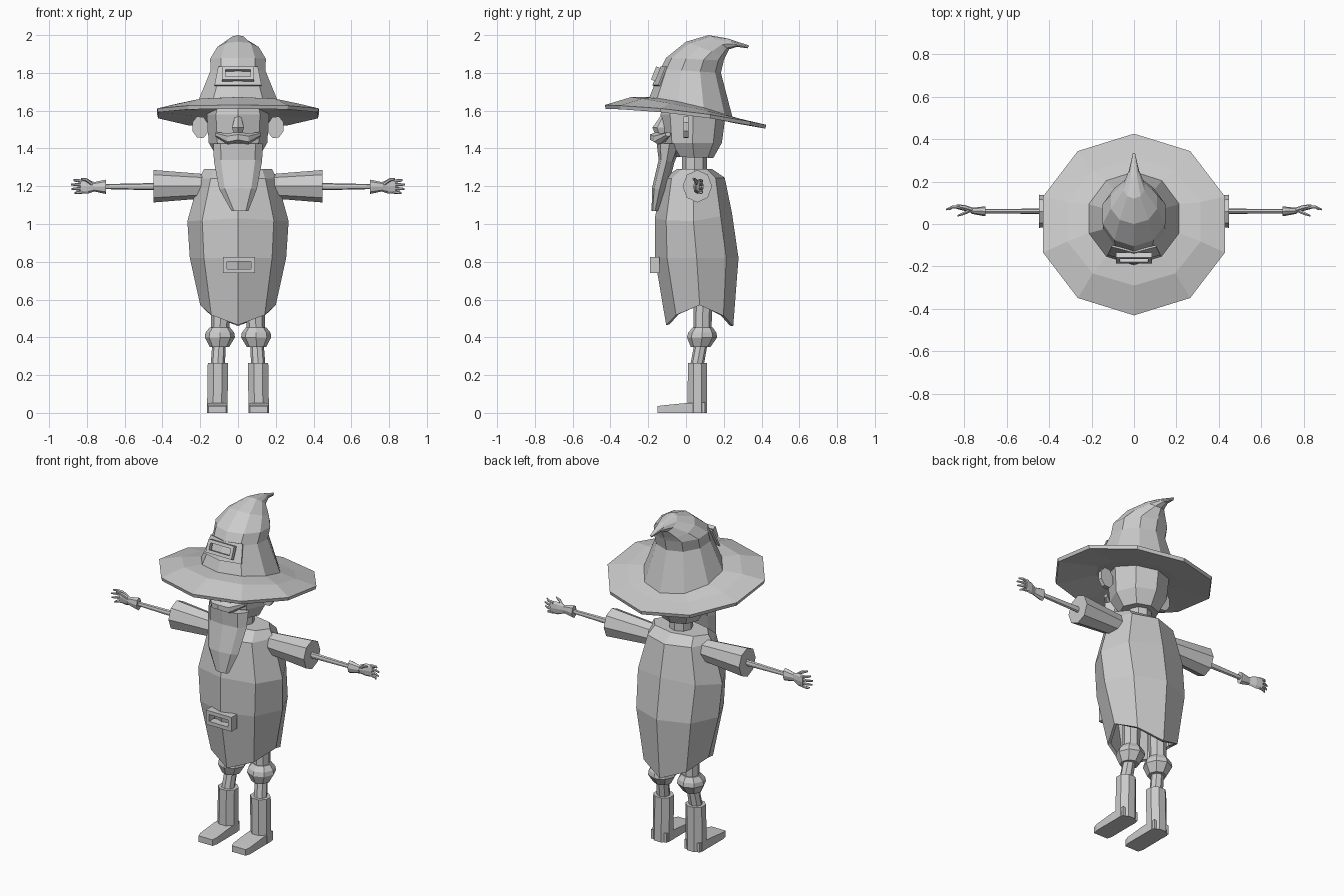
import bpy, bmesh, math
from mathutils import Vector as V

if "Cube" in bpy.data.objects:
    bpy.data.objects.remove(bpy.data.objects["Cube"])

grey = bpy.data.materials.new("plain grey")
grey.diffuse_color = (0.6, 0.6, 0.6, 1)
grey.use_nodes = True
grey.node_tree.nodes["Principled BSDF"].inputs["Base Color"].default_value = grey.diffuse_color


def ring(c, u, v, n=8, lift=0, turn=0):
    """Elliptical ring of points: centre c, half axes u (sideways) and v (first point)."""
    pts = []
    for i in range(n):
        a = 2 * math.pi * (i + turn) / n
        p = V(c) + V(u) * math.sin(a) + V(v) * math.cos(a)
        pts.append(p + V((0, 0, lift * math.sin(a) ** 2)))
    return pts


def hoop(front, back, rx, n=8, lift=0, cx=0, turn=0):
    """Ring through a front and a back point, each (y, z), with half width rx."""
    f, b = V((cx, *front)), V((cx, *back))
    return ring((f + b) / 2, (rx, 0, 0), (f - b) / 2, n, lift, turn)


def xring(x, y, z, ry, rz, n=8, turn=0):
    """Ring around the x direction, for arms."""
    return ring((x, y, z), (0, ry, 0), (0, 0, rz), n, 0, turn)


def loft(name, rings, mirror=False, open_start=False, shell=0):
    bm = bmesh.new()
    loops = [[bm.verts.new(p) for p in r] for r in rings]
    n = len(loops[0])
    for a, b in zip(loops, loops[1:]):
        for i in range(n):
            j = (i + 1) % n
            bm.faces.new((a[i], a[j], b[j], b[i]))
    if not open_start:
        bm.faces.new(loops[0])
    bm.faces.new(loops[-1])
    bmesh.ops.recalc_face_normals(bm, faces=bm.faces)
    me = bpy.data.meshes.new(name)
    bm.to_mesh(me)
    bm.free()
    me.materials.append(grey)
    ob = bpy.data.objects.new(name, me)
    bpy.context.collection.objects.link(ob)
    if shell:
        s = ob.modifiers.new("shell", 'SOLIDIFY')
        s.thickness, s.offset = shell, -1
    if mirror:
        m = ob.modifiers.new("mirror", 'MIRROR')
        m.use_mirror_merge = False
    return ob


def frame(name, c, up, w, h, t, depth):
    """Rectangular buckle frame: four bars around centre c, up = slope of its face."""
    up = V(up).normalized()
    x = V((1, 0, 0))
    out = x.cross(up).normalized() * depth / 2
    c = V(c)

    def rect(hw, hh, o):
        return [c + x * sx * hw + up * sz * hh + o
                for sx, sz in ((-1, -1), (1, -1), (1, 1), (-1, 1))]
    big, small = (w / 2, h / 2), (w / 2 - t, h / 2 - t)
    rs = [rect(*big, -out), rect(*big, out), rect(*small, out), rect(*small, -out)]
    verts = [p for r in rs for p in r]
    faces = [(k * 4 + i, k * 4 + (i + 1) % 4, (k + 1) % 4 * 4 + (i + 1) % 4, (k + 1) % 4 * 4 + i)
             for k in range(4) for i in range(4)]
    me = bpy.data.meshes.new(name)
    me.from_pydata(verts, [], faces)
    bm = bmesh.new()
    bm.from_mesh(me)
    bmesh.ops.recalc_face_normals(bm, faces=bm.faces)
    bm.to_mesh(me)
    bm.free()
    me.materials.append(grey)
    bpy.context.collection.objects.link(bpy.data.objects.new(name, me))


# Hat: tilted ten-sided brim, crown with bent tip
loft("hat_brim", [
    hoop((-.2, 1.635), (.25, 1.535), .23, 10),
    hoop((-.425, 1.61), (.42, 1.505), .445, 10, .02),
    hoop((-.43, 1.63), (.425, 1.525), .45, 10, .02),
    hoop((-.29, 1.672), (.31, 1.55), .33, 10, .01),
    hoop((-.2, 1.672), (.25, 1.565), .228, 10, .015)])
loft("hat_crown", [
    hoop((-.2, 1.655), (.25, 1.55), .228, 10, .02),
    hoop((-.135, 1.82), (.185, 1.8), .152, 10),
    hoop((-.105, 1.88), (.2, 1.865), .155, 10),
    hoop((0, 1.965), (.208, 1.885), .115, 10),
    hoop((.12, 2.0), (.228, 1.925), .052, 10),
    hoop((.22, 1.982), (.27, 1.938), .025, 10),
    hoop((.335, 1.945), (.325, 1.93), .006, 10)])

# Hat band plate following the two front faces, with buckle
band = [V((x, y, z)) for z, s in ((1.735, 0), (1.835, 1))
        for x, y in ((-.125 + .02 * s, -.147 + .04 * s), (0, -.178 + .043 * s), (.125 - .02 * s, -.147 + .04 * s))]
me = bpy.data.meshes.new("hat_band")
me.from_pydata(band, [], [(0, 1, 4, 3), (1, 2, 5, 4)])
me.materials.append(grey)
ob = bpy.data.objects.new("hat_band", me)
bpy.context.collection.objects.link(ob)
ob.modifiers.new("shell", 'SOLIDIFY').thickness = .009
frame("hat_buckle", (0, -.16, 1.795), (0, .4, 1), .17, .075, .018, .025)

# Head, neck, nose, moustache, ears, beard
loft("head", [
    hoop((-.06, 1.355), (.145, 1.35), .11),
    hoop((-.12, 1.43), (.19, 1.43), .155),
    hoop((-.135, 1.58), (.21, 1.58), .165),
    hoop((-.1, 1.68), (.17, 1.66), .14)])
loft("neck", [hoop((-.02, 1.24), (.11, 1.24), .065), hoop((-.02, 1.4), (.11, 1.4), .065)])
loft("nose", [
    hoop((-.125, 1.585), (-.08, 1.585), .014, 6),
    hoop((-.178, 1.51), (-.08, 1.51), .036, 6),
    hoop((-.165, 1.48), (-.08, 1.48), .026, 6)])
loft("moustache", [
    xring(0, -.155, 1.46, .04, .028, 6),
    xring(.055, -.14, 1.45, .035, .03, 6),
    xring(.12, -.095, 1.475, .015, .012, 6)], mirror=True)
loft("ear", [
    ring((.2, -.012 + .024 * k, 1.512), (.045, 0, .004), (0, 0, .06), 8, 0, .5) for k in (0, 1)], mirror=True)
loft("beard", [
    hoop((-.155, 1.425), (-.02, 1.425), .13),
    hoop((-.145, 1.34), (-.06, 1.33), .128),
    hoop((-.18, 1.19), (-.1, 1.18), .1),
    hoop((-.182, 1.07), (-.145, 1.07), .045, cx=.01)])

# Robe: open-bottomed shell, hem raised at the sides
loft("robe", [
    hoop((-.105, .465), (.25, .46), .2, lift=.108),
    hoop((-.165, .82), (.278, .82), .255),
    hoop((-.165, 1.03), (.243, 1.06), .268, lift=-.03),
    hoop((-.125, 1.24), (.205, 1.245), .205),
    hoop((-.05, 1.29), (.14, 1.29), .18)], open_start=True, shell=.018)
frame("robe_buckle", (.005, -.165, .782), (0, 0, 1), .17, .085, .022, .05)

# Arms
loft("sleeve", [xring(.12, .058, 1.2, .055, .06), xring(.2, .058, 1.2, .06, .066),
                xring(.448, .06, 1.2, .078, .086)], mirror=True)
loft("forearm", [xring(.4, .06, 1.198, .013, .02), xring(.72, .06, 1.198, .01, .013)], mirror=True)
loft("glove_cuff", [xring(.698, .06, 1.197, .022, .038), xring(.71, .06, 1.197, .022, .036),
                    xring(.765, .062, 1.197, .014, .024)], mirror=True)
loft("palm", [xring(.755, .062, 1.197, .013, .023), xring(.795, .075, 1.198, .014, .037),
              xring(.835, .082, 1.198, .011, .036)], mirror=True)
for name, dz, tip in (("first_finger", .028, .872), ("second_finger", .009, .885),
                      ("third_finger", -.01, .882), ("little_finger", -.028, .865)):
    loft(name, [xring(.82, .082, 1.198 + dz, .009, .0095, 6),
                xring(.855, .08, 1.198 + dz * 1.15, .008, .008, 6),
                xring(tip, .068, 1.198 + dz * 1.25, .004, .005, 6)], mirror=True)
loft("thumb", [xring(.77, .065, 1.21, .01, .012, 6), xring(.8, .05, 1.232, .009, .01, 6),
               xring(.832, .038, 1.24, .004, .005, 6)], mirror=True)

# Legs: thigh, flared knee cuff, shin, boot
loft("thigh", [hoop((.04, .42), (.135, .42), .048, cx=.095),
               hoop((.04, .66), (.14, .66), .05, cx=.09)], mirror=True)
loft("knee_cuff", [
    hoop((.025, .35), (.13, .35), .052, cx=.098),
    hoop((.005, .4), (.165, .4), .08, cx=.096),
    hoop((.012, .425), (.16, .425), .076, cx=.096),
    hoop((.035, .452), (.142, .452), .054, cx=.096)], mirror=True)
loft("shin", [hoop((.02, .24), (.092, .24), .038, cx=.108),
              hoop((.045, .37), (.115, .37), .036, cx=.1)], mirror=True)
k = 1 / math.cos(math.pi / 8)
loft("boot_shaft", [
    hoop((.06 - .052 * k, 0), (.06 + .052 * k, 0), .054 * k, cx=.11, turn=.5),
    hoop((.06 - .05 * k, .265), (.06 + .05 * k, .265), .054 * k, cx=.106, turn=.5)], mirror=True)
loft("boot_foot", [
    [(.11 + sx * w, y, z) for sx, z in ((-1, 0), (1, 0), (1, top), (-1, top))]
    for y, w, top in ((.1, .05, .055), (.01, .054, .053), (-.12, .054, .04), (-.15, .046, .036))], mirror=True)
